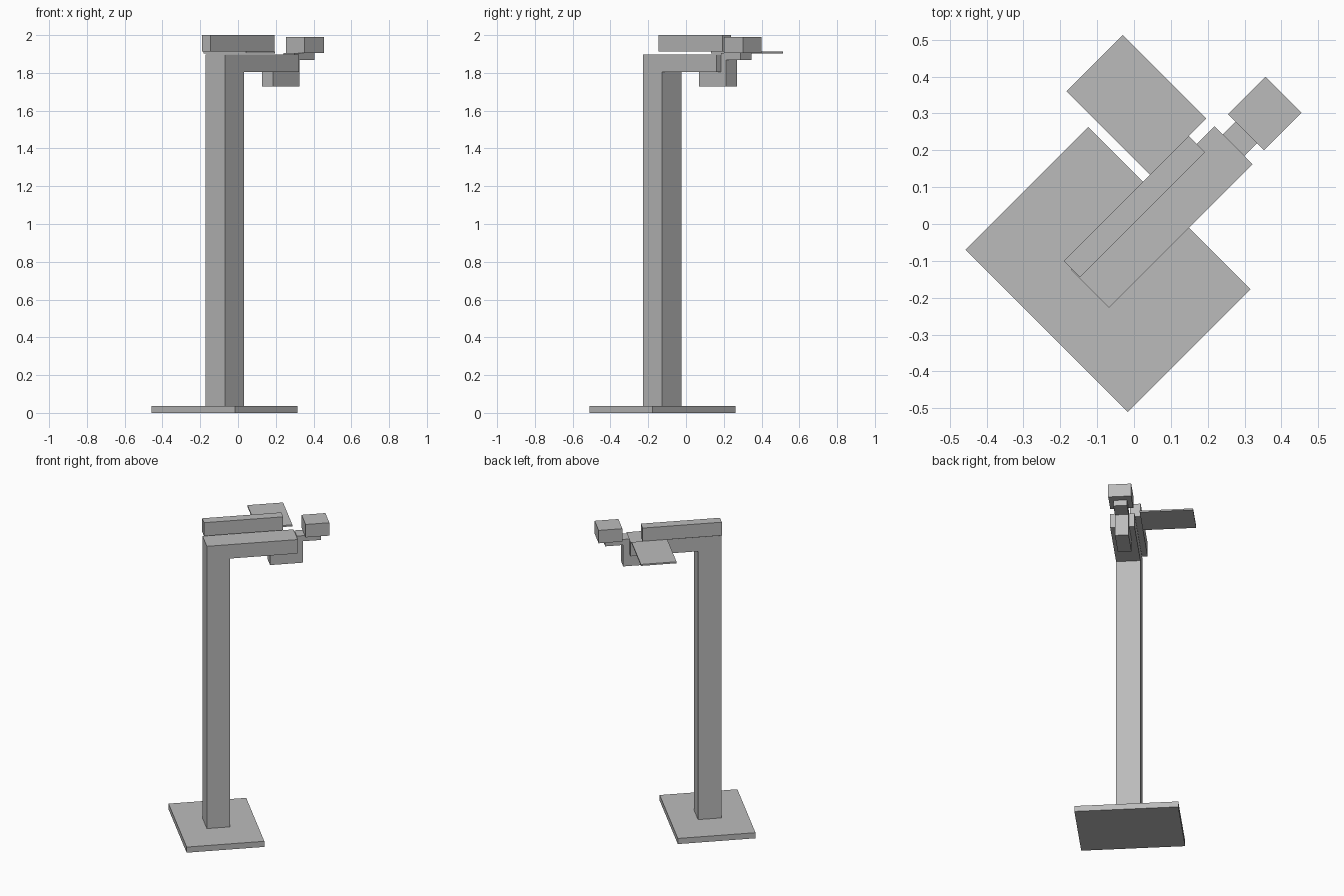
import bpy
import bmesh
from math import radians
from mathutils import Matrix

cube = bpy.data.objects.get("Cube")
if cube:
    bpy.data.objects.remove(cube, do_unlink=True)

# Single flat grey
GREY = (0.5, 0.5, 0.5, 1.0)
grey = bpy.data.materials.new("plain grey")
grey.use_nodes = True
grey.diffuse_color = GREY
grey.node_tree.nodes["Principled BSDF"].inputs["Base Color"].default_value = GREY

# The whole stand is turned 45 degrees about z
TURN = Matrix.Rotation(radians(45), 4, "Z")


def new_object(name, bm):
    bmesh.ops.recalc_face_normals(bm, faces=bm.faces)
    mesh = bpy.data.meshes.new(name)
    bm.to_mesh(mesh)
    bm.free()
    mesh.materials.append(grey)
    obj = bpy.data.objects.new(name, mesh)
    obj.matrix_world = TURN
    bpy.context.collection.objects.link(obj)
    return obj


def box(name, along, across, height):
    """Box from (min, max) ranges along the arm, across it and upwards."""
    ranges = (along, across, height)
    size = [hi - lo for lo, hi in ranges]
    centre = [(hi + lo) / 2 for lo, hi in ranges]
    bm = bmesh.new()
    bmesh.ops.create_cube(
        bm, size=1, matrix=Matrix.Translation(centre) @ Matrix.Diagonal((*size, 1)))
    return new_object(name, bm)


def side_profile(name, outline, across):
    """Extrude an (along, height) outline across the arm."""
    bm = bmesh.new()
    face = bm.faces.new([bm.verts.new((a, across[0], z)) for a, z in outline])
    moved = bmesh.ops.extrude_face_region(bm, geom=[face])["geom"]
    bmesh.ops.translate(
        bm, vec=(0, across[1] - across[0], 0),
        verts=[v for v in moved if isinstance(v, bmesh.types.BMVert)])
    # Close the side left open by the region extrude, if any
    open_edges = [e for e in bm.edges if e.is_boundary]
    if open_edges:
        bmesh.ops.holes_fill(bm, edges=open_edges)
    return new_object(name, bm)


# Foot plate
box("base_plate", (-0.373, 0.098), (-0.349, 0.274), (0.0, 0.037))

# Upright post with the arm folded over at the top
side_profile("post_and_arm", [
    (-0.209, 0.037), (-0.067, 0.037), (-0.067, 1.805),
    (0.342, 1.805), (0.342, 1.897), (-0.209, 1.897)], (-0.113, 0.033))

# Bracket that hooks under and around the arm tip
side_profile("hook_bracket", [
    (0.18, 1.727), (0.381, 1.727), (0.381, 1.868),
    (0.342, 1.868), (0.342, 1.805), (0.18, 1.805)], (-0.081, 0.001))

# Ledge on the bracket and the block it carries
box("tip_ledge", (0.342, 0.490), (-0.081, 0.001), (1.868, 1.905))
box("tip_block", (0.391, 0.535), (-0.108, 0.030), (1.905, 1.990))

# Upper bar and the thin side panel beside it
box("upper_bar", (-0.206, 0.274), (0.001, 0.064), (1.912, 2.0))
box("side_panel", (0.125, 0.341), (0.064, 0.384), (1.903, 1.913))
